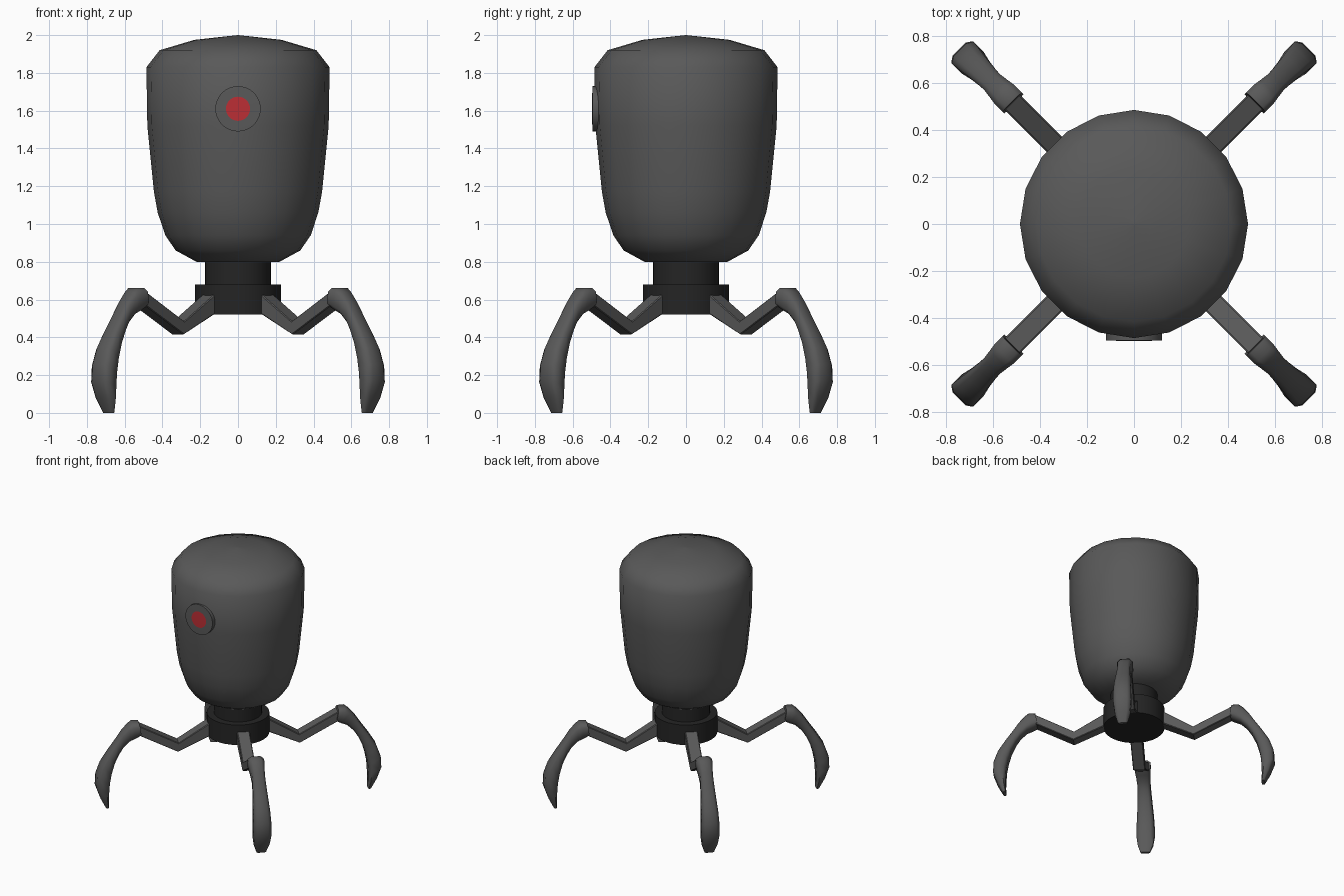
import bpy, bmesh, math
from mathutils import Vector, Matrix

cube = bpy.data.objects.get("Cube")
if cube:
    bpy.data.objects.remove(cube, do_unlink=True)


def material(name, rgb):
    mat = bpy.data.materials.new(name)
    mat.use_nodes = True
    mat.diffuse_color = (*rgb, 1)
    mat.node_tree.nodes["Principled BSDF"].inputs["Base Color"].default_value = (*rgb, 1)
    return mat


GREY = material("grey_metal", (0.1, 0.1, 0.1))
DARK = material("dark_metal", (0.018, 0.018, 0.018))
RED = material("red_lens", (0.5, 0.028, 0.035))


def finish(name, bm, mats, matrix=Matrix(), angle=40):
    """Turn a bmesh into a smooth-shaded object that keeps its sharp edges."""
    bmesh.ops.recalc_face_normals(bm, faces=bm.faces)
    bm.transform(matrix)
    mesh = bpy.data.meshes.new(name)
    bm.to_mesh(mesh)
    bm.free()
    for mat in mats:
        mesh.materials.append(mat)
    mesh.shade_smooth()
    mesh.set_sharp_from_angle(angle=math.radians(angle))
    obj = bpy.data.objects.new(name, mesh)
    bpy.context.collection.objects.link(obj)
    return obj


def skin(rings):
    """Join successive rings of points and cap both ends."""
    bm = bmesh.new()
    loops = [[bm.verts.new(p) for p in ring] for ring in rings]
    n = len(loops[0])
    for a, b in zip(loops, loops[1:]):
        for i in range(n):
            j = (i + 1) % n
            bm.faces.new((a[i], a[j], b[j], b[i]))
    bm.faces.new(loops[0])
    bm.faces.new(loops[-1])
    return bm


def lathe(profile, sides):
    step = 2 * math.pi / sides
    return skin([[(r * math.cos(i * step), r * math.sin(i * step), z)
                  for i in range(sides)] for r, z in profile])


def limb(sections, chamfer):
    """Loft chamfered rectangles; a section is inner d, z, outer d, z, half width."""
    c = chamfer
    corners = [(c, -1), (1 - c, -1), (1, 2 * c - 1), (1, 1 - 2 * c),
               (1 - c, 1), (c, 1), (0, 1 - 2 * c), (0, 2 * c - 1)]
    rings = []
    for d0, z0, d1, z1, half in sections:
        inner, outer = Vector((d0, 0, z0)), Vector((d1, 0, z1))
        rings.append([inner.lerp(outer, s) + Vector((0, t * half, 0)) for s, t in corners])
    return skin(rings)


# Body shell
body = [(0.22, 0.80), (0.33, 0.86), (0.385, 0.94), (0.425, 1.06), (0.445, 1.17),
        (0.48, 1.52), (0.485, 1.83), (0.415, 1.92), (0.23, 1.975), (0.002, 2.0)]
finish("body", lathe(body, 20), [GREY])

# Neck and hub
finish("neck", lathe([(0.175, 0.66), (0.175, 0.81)], 32), [DARK])
finish("hub", lathe([(0.228, 0.52), (0.228, 0.68)], 32), [DARK])

# Eye: a raised disc with a red centre
eye = lathe([(0.12, 0.45), (0.12, 0.495), (0.064, 0.497)], 32)
for face in eye.faces:
    if face.calc_center_median().length > 0.496 and len(face.verts) > 4:
        face.material_index = 1
to_front = Matrix.Translation((0, 0, 1.61)) @ Matrix.Rotation(math.pi / 2, 4, "X")
finish("eye", eye, [GREY, RED], to_front)

# Four legs on the diagonals, each a bent arm and a curved claw
ARM = [(0.18, 0.54, 0.19, 0.645, 0.046),
       (0.45, 0.415, 0.445, 0.485, 0.046),
       (0.74, 0.57, 0.73, 0.64, 0.046)]
CLAW = [(0.72, 0.565, 0.735, 0.66, 0.058),
        (0.755, 0.545, 0.785, 0.662, 0.058),
        (0.80, 0.525, 0.815, 0.64, 0.053),
        (0.85, 0.475, 0.86, 0.59, 0.047),
        (0.885, 0.42, 0.905, 0.52, 0.05),
        (0.917, 0.35, 0.96, 0.44, 0.055),
        (0.94, 0.27, 1.015, 0.35, 0.062),
        (0.953, 0.20, 1.047, 0.26, 0.066),
        (0.958, 0.13, 1.052, 0.17, 0.066),
        (0.96, 0.06, 1.02, 0.08, 0.056),
        (0.956, 0.0, 0.98, 0.0, 0.034)]
for side_y, front in ((-1, "front"), (1, "back")):
    for side_x, side in ((1, "left"), (-1, "right")):
        turn = Matrix.Rotation(math.atan2(side_y, side_x), 4, "Z")
        finish(f"{front}_{side}_arm", limb(ARM, 0.06), [GREY], turn, 30)
        finish(f"{front}_{side}_claw", limb(CLAW, 0.2), [GREY], turn, 60)
